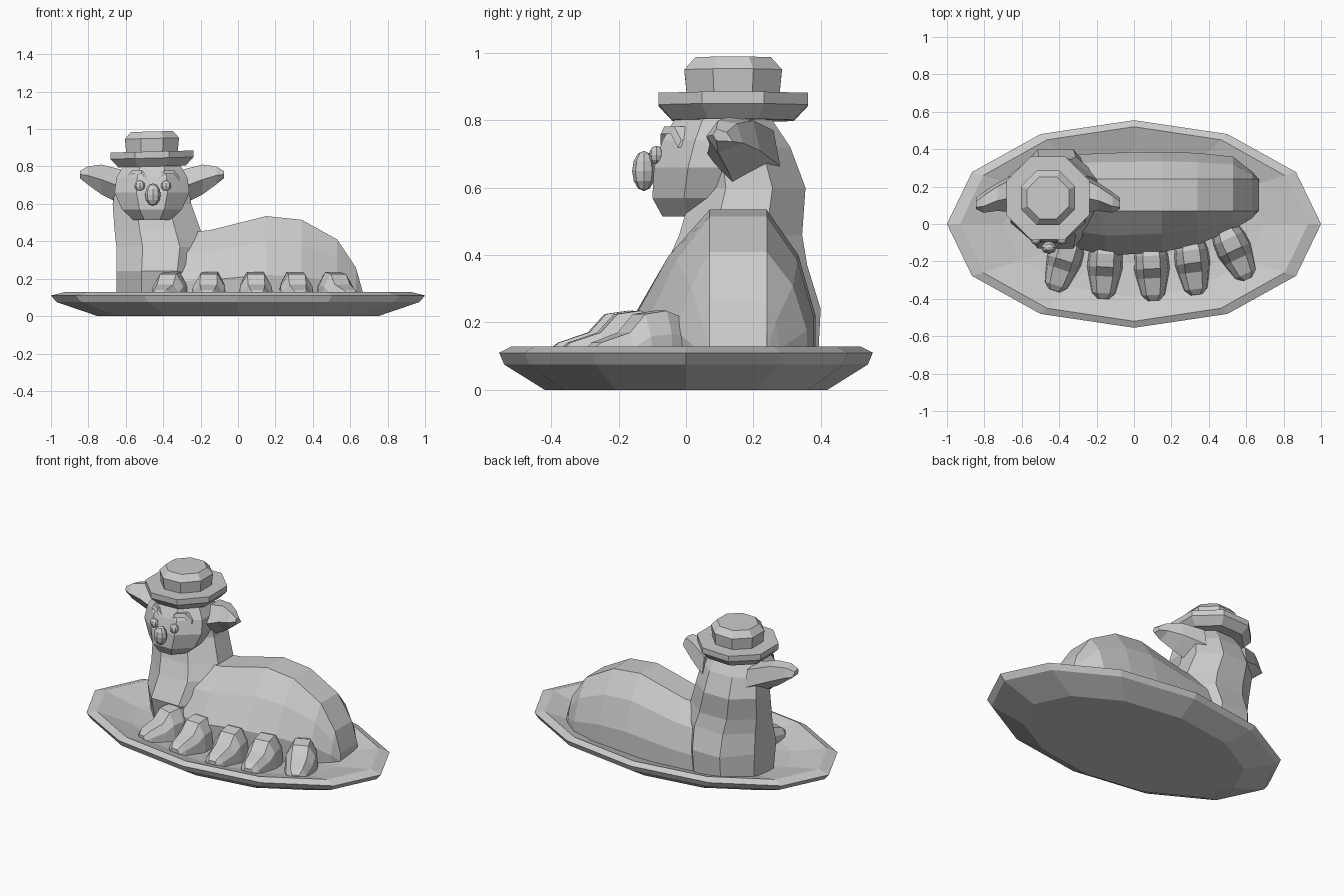
import bpy
import bmesh
from math import cos, sin, pi, radians
from mathutils import Vector

cube = bpy.data.objects.get("Cube")
if cube:
    bpy.data.objects.remove(cube, do_unlink=True)

clay = bpy.data.materials.new("pale grey")
clay.use_nodes = True
colour = (0.6, 0.6, 0.6, 1)
clay.diffuse_color = colour
clay.node_tree.nodes["Principled BSDF"].inputs["Base Color"].default_value = colour


def finish(name, bm):
    bmesh.ops.recalc_face_normals(bm, faces=bm.faces)
    mesh = bpy.data.meshes.new(name)
    bm.to_mesh(mesh)
    bm.free()
    mesh.materials.append(clay)
    obj = bpy.data.objects.new(name, mesh)
    bpy.context.collection.objects.link(obj)
    return obj


def loft(name, rings):
    """Skin a row of equal point rings and cap both ends."""
    bm = bmesh.new()
    rows = [[bm.verts.new(p) for p in ring] for ring in rings]
    n = len(rows[0])
    for a, b in zip(rows, rows[1:]):
        for i in range(n):
            j = (i + 1) % n
            bm.faces.new((a[i], a[j], b[j], b[i]))
    bm.faces.new(rows[0])
    bm.faces.new(rows[-1])
    return finish(name, bm)


def oval(x0, x1, y0, y1, z, n=8, turn=0.5):
    """Ring whose sides just fill the given box when turned half a step."""
    grow = 1 / cos(pi / n) if turn else 1
    cx, cy = (x0 + x1) / 2, (y0 + y1) / 2
    rx, ry = (x1 - x0) / 2 * grow, (y1 - y0) / 2 * grow
    angles = [2 * pi * (i + turn) / n for i in range(n)]
    return [Vector((cx + rx * cos(a), cy + ry * sin(a), z)) for a in angles]


def ball(name, centre, radii, segments=8, rows=6):
    bm = bmesh.new()
    bmesh.ops.create_uvsphere(bm, u_segments=segments, v_segments=rows, radius=1)
    bmesh.ops.scale(bm, vec=radii, verts=bm.verts)
    bmesh.ops.translate(bm, vec=centre, verts=bm.verts)
    return finish(name, bm)


# Dished oval plate
plate = [(0.75, 0.42, 0), (0.97, 0.54, 0.075), (1, 0.555, 0.11),
         (0.93, 0.52, 0.128), (0.7, 0.39, 0.08), (0.35, 0.2, 0.05)]
loft("plate", [oval(-x, x, -y, y, z, 12, 0) for x, y, z in plate])


# Loaf-shaped body, narrowing to the tail
def body_ring(x, top, front, back):
    base, tf, tb = 0.05, 0.07, 0.24
    mid, low = base + (top - base) * 0.72, base + (top - base) * 0.35
    mf, mb = front + (tf - front) * 0.45, back + (tb - back) * 0.35
    section = [(front + 0.01, base), (front, low), (mf, mid), (tf, top),
               (tb, top), (mb, mid), (back, low), (back, base)]
    return [(x, y, z) for y, z in section]


loft("body", [body_ring(*s) for s in [
    (-0.5, 0.42, -0.08, 0.36), (-0.15, 0.46, -0.17, 0.38),
    (0.15, 0.535, -0.15, 0.385), (0.34, 0.515, -0.11, 0.38),
    (0.53, 0.41, -0.03, 0.36), (0.63, 0.26, 0.03, 0.28),
    (0.667, 0.13, 0.07, 0.24)]])

# Chest and neck
loft("neck", [oval(*r) for r in [
    (-0.65, -0.2, -0.08, 0.39, 0.05), (-0.65, -0.19, -0.13, 0.4, 0.24),
    (-0.65, -0.17, -0.06, 0.36, 0.37), (-0.66, -0.2, -0.02, 0.345, 0.46),
    (-0.67, -0.25, 0.02, 0.355, 0.6), (-0.65, -0.27, 0.02, 0.31, 0.72),
    (-0.61, -0.31, 0, 0.25, 0.81)]])

# Head with tapered chin
loft("head", [oval(*r) for r in [
    (-0.56, -0.36, -0.07, 0.18, 0.515), (-0.62, -0.3, -0.1, 0.22, 0.57),
    (-0.66, -0.26, -0.095, 0.25, 0.66), (-0.65, -0.27, -0.07, 0.26, 0.74),
    (-0.61, -0.31, -0.03, 0.25, 0.81)]])


# Ears, one on each side of the head
def ear_ring(d, y0, y1, z0, z1, side):
    x, zm = -0.46 + side * d, (z0 + z1) / 2
    ym = (y0 + y1) / 2
    return [(x, y0, zm), (x, ym - 0.02, z0), (x, y1, zm - 0.02),
            (x, y1 - 0.02, z1 - 0.01), (x, ym - 0.02, z1)]


for side, label in ((-1, "right_ear"), (1, "left_ear")):
    loft(label, [ear_ring(*r, side) for r in [
        (0.15, 0.06, 0.28, 0.59, 0.78), (0.27, 0.07, 0.22, 0.65, 0.81),
        (0.345, 0.06, 0.17, 0.705, 0.8), (0.385, 0.08, 0.14, 0.74, 0.775)]])

# Face: nose, eyes and arched brows
ball("nose", (-0.455, -0.125, 0.65), (0.042, 0.035, 0.06))
for side, label in ((-1, "right"), (1, "left")):
    ball(label + "_eye", (-0.455 + side * 0.07, -0.088, 0.697), (0.028, 0.022, 0.028))
    arch = [(0.03, 0.735), (0.06, 0.77), (0.11, 0.77), (0.145, 0.73)]
    rings = []
    for d, z in arch:
        x, y = -0.455 + side * d, -0.06 + max(0, d - 0.06) * 0.6
        rings.append([(x, y - 0.015, z - 0.01), (x, y - 0.005, z + 0.012),
                      (x, y + 0.04, z + 0.012), (x, y + 0.04, z - 0.01)])
    loft(label + "_brow", rings)

# Hat: flared brim and faceted crown, leaning slightly
hat = [("hat_brim", [(0.18, 0.8), (0.222, 0.845), (0.222, 0.88)]),
       ("hat_crown", [(0.136, 0.86), (0.145, 0.95), (0.112, 0.987)])]
for label, levels in hat:
    rings = [oval(-0.46 - r, -0.46 + r, 0.14 - r, 0.14 + r, z) for r, z in levels]
    for ring in rings:
        for p in ring:
            p.z += (p.x + 0.46) * 0.025
    loft(label, rings)


# Five paw-like toes fanned along the front
def toe_ring(x, y, turn, d, top_w, base_w, top):
    out = Vector((sin(turn), -cos(turn), 0))
    across = Vector((cos(turn), sin(turn), 0))
    mid = 0.06 + (top - 0.06) * 0.6
    section = [(-base_w, 0.06), (-base_w * 0.9, mid), (-top_w, top),
               (top_w, top), (base_w * 0.9, mid), (base_w, 0.06)]
    return [Vector((x, y, 0)) + out * d + across * w + Vector((0, 0, z))
            for w, z in section]


toes = [(-0.34, -0.09, -18), (-0.15, -0.12, -3), (0.09, -0.13, 3),
        (0.3, -0.1, 7), (0.49, -0.04, 25)]
for i, (x, y, deg) in enumerate(toes):
    loft(f"toe_{i + 1}", [toe_ring(x, y, radians(deg), *s) for s in [
        (-0.03, 0.03, 0.07, 0.21), (0.04, 0.045, 0.09, 0.235),
        (0.11, 0.045, 0.095, 0.225), (0.16, 0.045, 0.085, 0.17),
        (0.25, 0.035, 0.065, 0.14), (0.28, 0.02, 0.035, 0.115)]])
